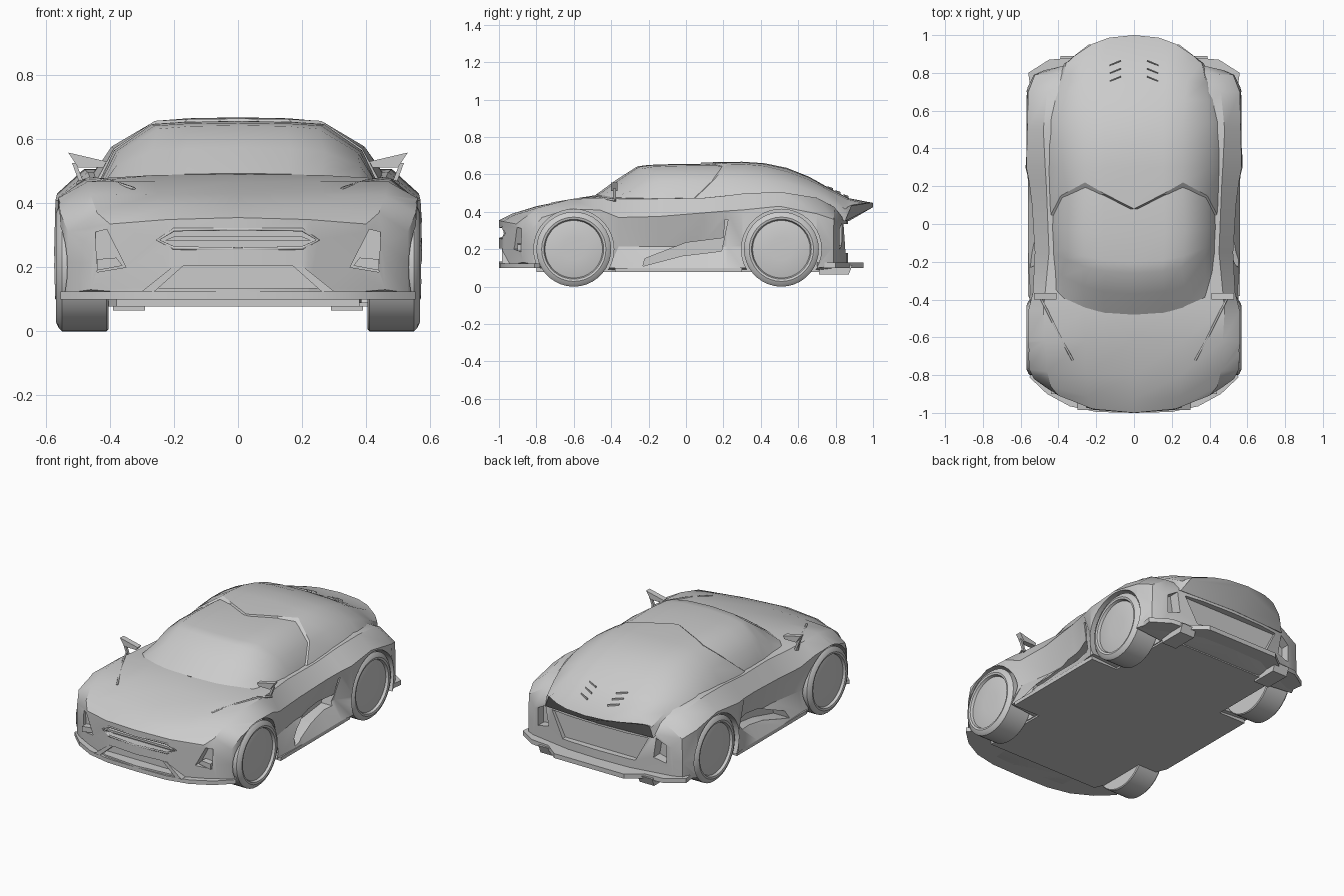
import bpy, bmesh
from math import radians, cos, sin, pi

if "Cube" in bpy.data.objects:
    bpy.data.objects.remove(bpy.data.objects["Cube"])


def make(name, verts, faces, mirror=False, angle=32):
    bm = bmesh.new()
    for s in ((1, -1) if mirror else (1,)):
        vs = [bm.verts.new((x * s, y, z)) for x, y, z in verts]
        for f in faces:
            bm.faces.new([vs[i] for i in f])
    bmesh.ops.recalc_face_normals(bm, faces=bm.faces)
    me = bpy.data.meshes.new(name)
    bm.to_mesh(me)
    bm.free()
    ob = bpy.data.objects.new(name, me)
    bpy.context.collection.objects.link(ob)
    smooth(ob, angle)
    return ob


def smooth(ob, angle=32):
    bpy.ops.object.select_all(action='DESELECT')
    ob.select_set(True)
    bpy.context.view_layer.objects.active = ob
    bpy.ops.object.shade_smooth_by_angle(angle=radians(angle))


def loft(name, rows):
    """Rows are half sections running from top centre to bottom centre."""
    n = len(rows[0])
    m = 2 * n - 2
    verts = [p for r in rows
             for p in r + [(-x, y, z) for x, y, z in r[-2:0:-1]]]
    faces = [(k * m + i, k * m + (i + 1) % m, (k + 1) * m + (i + 1) % m, (k + 1) * m + i)
             for k in range(len(rows) - 1) for i in range(m)]
    for base in (0, (len(rows) - 1) * m):          # end caps in vertical strips
        for i in range(n // 2 - 1):
            q = (i, i + 1, n - 2 - i, n - 1 - i)
            faces.append([base + j for j in q])
            faces.append([base + (m - j) % m for j in q])
    return make(name, verts, faces)


def prism(name, pts, axis, a, b, mirror=False):
    place = {'x': lambda p, t: (t, p[0], p[1]),
             'y': lambda p, t: (p[0], t, p[1]),
             'z': lambda p, t: (p[0], p[1], t)}[axis]
    n = len(pts)
    verts = [place(p, t) for t in (a, b) for p in pts]
    faces = [list(range(n)), list(range(n, 2 * n))]
    faces += [(i, (i + 1) % n, n + (i + 1) % n, n + i) for i in range(n)]
    return make(name, verts, faces, mirror)


def lathe(name, profile, y, z, seg=36):
    """Revolve (x, radius) points round a sideways axle, on both sides."""
    n = len(profile)
    verts = [(x, y + r * sin(2 * pi * k / seg), z + r * cos(2 * pi * k / seg))
             for k in range(seg) for x, r in profile]
    faces = [(k * n + i, k * n + i + 1, (k + 1) % seg * n + i + 1, (k + 1) % seg * n + i)
             for k in range(seg) for i in range(n - 1)]
    faces += [[k * n for k in range(seg)], [k * n + n - 1 for k in range(seg)]]
    return make(name, verts, faces, True)


def tube(name, paths, r, cyclic=False):
    cu = bpy.data.curves.new(name, 'CURVE')
    cu.dimensions = '3D'
    cu.bevel_depth, cu.bevel_resolution = r, 1
    for path in paths:
        sp = cu.splines.new('POLY')
        sp.points.add(len(path) - 1)
        for q, p in zip(sp.points, path):
            q.co = (*p, 1)
        sp.use_cyclic_u = cyclic
    cu.use_fill_caps = True
    ob = bpy.data.objects.new(name, cu)
    bpy.context.collection.objects.link(ob)
    return ob


def cut(ob, cutter):
    md = ob.modifiers.new('cut', 'BOOLEAN')
    md.object, md.operation, md.solver = cutter, 'DIFFERENCE', 'EXACT'
    bpy.ops.object.select_all(action='DESELECT')
    ob.select_set(True)
    bpy.context.view_layer.objects.active = ob
    bpy.ops.object.modifier_apply(modifier=md.name)
    bpy.data.objects.remove(cutter)


def outline(half):
    return half + [(-x, y) for x, y in half[::-1] if x > 0]


# Lower body: y, sweep, centre z, shoulder x z, crease x z, waist x, sill x, floor z
stations = [
    (-1.0, .13, .355, .40, .335, .46, .27, .46, .46, .11),
    (-.93, .11, .39, .44, .37, .53, .31, .53, .53, .10),
    (-.80, .03, .43, .46, .425, .555, .37, .555, .555, .10),
    (-.62, 0, .467, .47, .467, .562, .415, .57, .56, .09),
    (-.46, 0, .493, .48, .475, .56, .41, .56, .56, .08),
    (-.36, 0, .49, .47, .47, .535, .37, .52, .55, .08),
    (-.15, 0, .48, .45, .47, .525, .375, .485, .56, .08),
    (.10, 0, .48, .46, .475, .54, .395, .475, .56, .08),
    (.22, 0, .48, .465, .487, .555, .405, .51, .56, .08),
    (.30, 0, .48, .47, .497, .57, .41, .575, .57, .08),
    (.50, 0, .50, .48, .507, .565, .43, .583, .575, .08),
    (.70, 0, .48, .46, .475, .56, .39, .575, .57, .08),
    (.80, -.01, .42, .42, .425, .525, .36, .53, .53, .09),
    (.865, -.05, .36, .38, .37, .47, .30, .48, .48, .10)]
rows = []
for y, sw, zc, xs, zs, xw, zw, xi, xb, zb in stations:
    half = [(0, zc), (xs * .55, zc * .7 + zs * .3), (xs, zs), (xw, zw), (xi, .215),
            (xb, zb + .02), (xs * .55, zb), (0, zb)]
    rows.append([(x, y + sw * (x / xw) ** 2.5, z) for x, z in half])
body = loft('lower_body', rows)

# Wheel wells, front openings, side scoops, tail recess and rear vents
for y in (-.6, .51):
    cut(body, lathe('arch_cutter', [(.385, .214), (.75, .214)], y, .2))
cut(body, prism('grille_cutter', [(-.25, .285), (-.2, .315), (.2, .315), (.25, .285),
                                  (.2, .26), (-.2, .26)], 'y', -1.1, -.94))
cut(body, prism('intake_cutter', [(-.2, .205), (.2, .205), (.27, .135), (-.27, .135)],
                'y', -1.1, -.93))
cut(body, prism('lamp_cutter', [(.35, .20), (.44, .185), (.445, .31), (.41, .318)],
                'y', -1.1, -.86, True))
cut(body, prism('scoop_cutter', [(-.23, .11), (-.22, .15), (.0, .235), (.20, .26), (.21, .36),
                                 (.225, .36), (.19, .19), (-.02, .165)], 'x', .44, .7, True))
cut(body, prism('vent_cutter', [(.36, .22), (.44, .20), (.44, .31), (.38, .345)],
                'y', .77, 1.1, True))
cut(body, prism('tail_cutter', [(-.33, .335), (.33, .335), (.25, .18), (-.25, .18)],
                'y', .825, 1.1))
smooth(body)


# Cabin and rear deck: y, sweep, centre z, roof edge x z, base x z
def upper_rows(table):
    out = []
    for y, sw, zc, xr, zr, xb, zb in table:
        half = [(0, zc), (xr * .6, zc * .75 + zr * .25), (xr, zr),
                ((xr + xb) / 2 + .035, zr * .55 + zb * .45), (xb, zb), (0, zb)]
        out.append([(x, y + sw * (x / xb) ** 2.4, z) for x, z in half])
    return out


loft('cabin', upper_rows([
    (-.48, .11, .493, .26, .485, .42, .462),
    (-.37, .12, .573, .27, .56, .42, .465),
    (-.26, .11, .643, .25, .632, .43, .465),
    (-.20, .10, .651, .26, .642, .43, .465),
    (-.05, .03, .656, .27, .646, .435, .465),
    (.15, 0, .657, .26, .648, .43, .465),
    (.32, 0, .64, .25, .63, .42, .465)]))

deck = upper_rows([
    (.08, 0, .664, .26, .657, .445, .465),
    (.30, 0, .668, .26, .656, .46, .48),
    (.42, 0, .66, .26, .645, .46, .485),
    (.54, 0, .635, .26, .615, .455, .485),
    (.66, 0, .587, .27, .57, .44, .45),
    (.76, -.01, .53, .28, .52, .41, .41),
    (.87, -.02, .473, .28, .468, .37, .35),
    (1.0, -.14, .448, .22, .446, .35, .425)])
notch = (0, .08, .14, .07, -.04, 0)
deck[0] = [(x, y + d, z) for (x, y, z), d in zip(deck[0], notch)]
loft('rear_deck_and_spoiler', deck)

# Deck louvres
for i in range(3):
    y = .77 + i * .042
    z = .524 - i * .021
    make('deck_louvre', [(.07, y, z - .02), (.13, y - .025, z - .02), (.13, y - .01, z - .02),
                         (.07, y + .015, z - .02), (.07, y + .01, z + .003),
                         (.13, y - .015, z + .012), (.13, y - .01, z + .012),
                         (.07, y + .015, z + .003)],
         [(0, 1, 2, 3), (4, 5, 6, 7), (0, 1, 5, 4), (1, 2, 6, 5), (2, 3, 7, 6), (3, 0, 4, 7)], True)

# Floor, front splitter and rear diffuser
prism('underfloor', outline([(.56, -.38), (.56, .30), (.38, .30), (.38, .75)])
      + [(-.38, -.8), (.38, -.8), (.38, -.38)], 'z', .078, .1)
prism('front_splitter', outline([(0, -1), (.2, -.995), (.34, -.965), (.46, -.9),
                                 (.555, -.81), (.53, -.78)]), 'z', .10, .125)
prism('rear_diffuser', outline([(0, .95), (.24, .95), (.33, .88), (.45, .87), (.56, .80),
                                (.55, .73), (.38, .70)]), 'z', .10, .128)
prism('diffuser_fin', [(.71, .065), (.87, .065), (.89, .115), (.71, .12)],
      'x', .29, .39, True)

# Front trim
nose = lambda x: -1 + .13 * (abs(x) / .46) ** 2.5
tube('grille_frame', [[(x, nose(x) + .005, z) for x, z in
                       ((-.25, .285), (-.2, .317), (0, .32), (.2, .317), (.25, .285),
                        (.2, .26), (0, .257), (-.2, .26))]], .006, True)
prism('grille_bar', [(-.23, .283), (.23, .283), (.2, .296), (-.2, .296)], 'y', -.975, -.93)
prism('lamp', [(.36, .205), (.44, .19), (.44, .225), (.38, .23)], 'y', -.90, -.84, True)
prism('bumper_blade', [(.17, .205), (.2, .205), (.30, .125), (.26, .125)],
      'y', -.985, -.93, True)
tube('hood_crease', [[(s * .50, -.38, .462), (s * .46, -.46, .477), (s * .40, -.58, .468),
                      (s * .325, -.72, .445)] for s in (1, -1)], .006)

# Door mirrors on thin stalks
prism('mirror', [(.41, .53), (.53, .558), (.515, .535), (.50, .512), (.42, .512)],
      'y', -.40, -.365, True)
prism('mirror_stalk', [(.505, .525), (.518, .525), (.492, .455), (.478, .455)],
      'y', -.39, -.375, True)

# Wheels
for name, y in (('front_wheels', -.6), ('rear_wheels', .51)):
    lathe(name, [(.405, .16), (.405, .195), (.41, .2), (.55, .2), (.56, .19),
                 (.568, .172), (.565, .16), (.55, .154), (.552, .148), (.556, .06)], y, .2)
